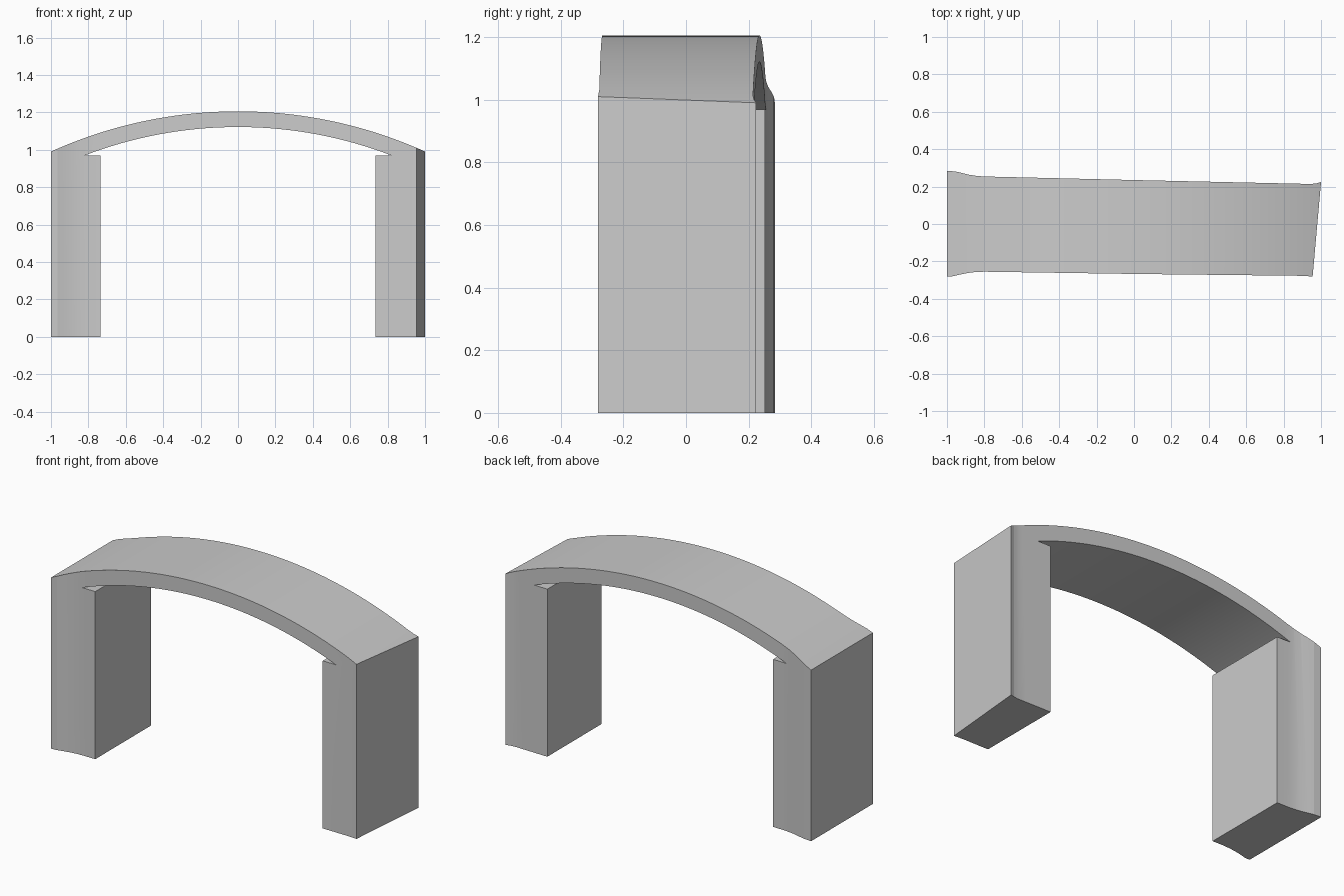
import bpy, bmesh, math
from mathutils import Vector

if "Cube" in bpy.data.objects:
    bpy.data.objects.remove(bpy.data.objects["Cube"])


def prism(name, outline, offset):
    """Extrude a closed 3D outline by an offset vector."""
    bm = bmesh.new()
    face = bm.faces.new([bm.verts.new(p) for p in outline])
    ext = bmesh.ops.extrude_face_region(bm, geom=[face])
    moved = [g for g in ext["geom"] if isinstance(g, bmesh.types.BMVert)]
    bmesh.ops.translate(bm, verts=moved, vec=Vector(offset))
    bmesh.ops.recalc_face_normals(bm, faces=bm.faces[:])
    mesh = bpy.data.meshes.new(name)
    bm.to_mesh(mesh)
    bm.free()
    obj = bpy.data.objects.new(name, mesh)
    bpy.context.collection.objects.link(obj)
    return obj


def arc(half_width, crown, radius, n):
    """Points of a shallow arc, left to right."""
    a = math.asin(half_width / radius)
    return [(radius * math.sin(t), crown - radius * (1 - math.cos(t)))
            for t in (-a + 2 * a * i / n for i in range(n + 1))]


# Front profile: curved roof band, with legs separated by thin wedge notches
LEG_IN, LEG_TOP, OUT = 0.735, 0.97, 1.08
roof = arc(OUT, 1.206, 2.43, 52)
soffit = arc(0.82, 1.122, 2.29, 40)
profile = ([(-OUT, 0)] + roof + [(OUT, 0), (LEG_IN, 0), (LEG_IN, LEG_TOP),
           (0.83, LEG_TOP)] + soffit[::-1]
           + [(-0.83, LEG_TOP), (-LEG_IN, LEG_TOP), (-LEG_IN, 0)])
arch = prism("arch", [(x, -0.4, z) for x, z in profile], (0, 0.8, 0))

# Plan outline: flared left end, slight skew, slanted right end
plan = [(-1, -0.281), (-0.965, -0.279), (-0.93, -0.27), (-0.89, -0.262),
        (-0.85, -0.257), (-0.8, -0.255), (0, -0.267), (0.9, -0.277),
        (0.955, -0.281), (1, 0.224), (0.975, 0.217), (0.945, 0.214),
        (0.9, 0.215), (0, 0.235), (-0.8, 0.254), (-0.84, 0.257),
        (-0.88, 0.263), (-0.92, 0.273), (-0.955, 0.281), (-1, 0.284)]
cutter = prism("plan_cutter", [(x, y, -0.2) for x, y in plan], (0, 0, 2))
cutter.hide_render = True

# Trim the arch to its plan outline
mod = arch.modifiers.new("trim", "BOOLEAN")
mod.operation = "INTERSECT"
mod.solver = "EXACT"
mod.object = cutter
bpy.context.view_layer.objects.active = arch
arch.select_set(True)
bpy.ops.object.modifier_apply(modifier=mod.name)
bpy.data.objects.remove(cutter)
bpy.ops.object.shade_smooth_by_angle(angle=math.radians(8))
